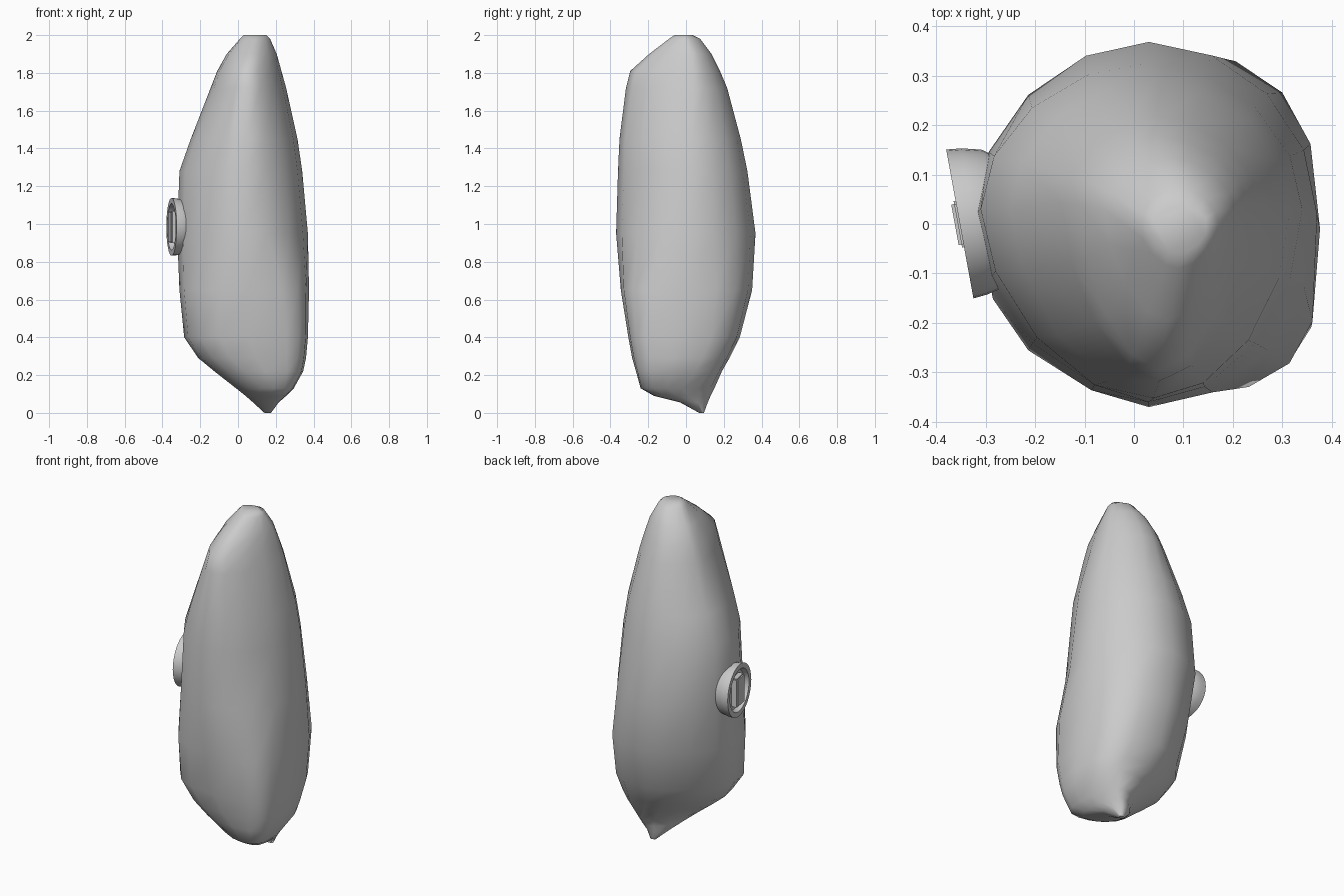
import bpy, bmesh, math
from mathutils import Matrix, Vector

if "Cube" in bpy.data.objects:
    bpy.data.objects.remove(bpy.data.objects["Cube"])

# boulder levels: z, xmin, xmax, ymin, ymax, spine x, spine y
LEVELS = [
    (0.00, 0.14, 0.175, 0.07, 0.095, 0.16, 0.085),
    (0.055, 0.08, 0.215, -0.03, 0.115, 0.16, 0.04),
    (0.09, 0.04, 0.255, -0.17, 0.13, 0.18, -0.04),
    (0.13, -0.01, 0.295, -0.24, 0.15, 0.19, -0.10),
    (0.22, -0.125, 0.345, -0.265, 0.19, 0.15, -0.08),
    (0.29, -0.21, 0.36, -0.285, 0.23, 0.10, -0.06),
    (0.40, -0.285, 0.37, -0.305, 0.285, 0.06, -0.04),
    (0.65, -0.31, 0.376, -0.345, 0.35, 0.05, -0.01),
    (0.95, -0.322, 0.37, -0.370, 0.368, 0.03, 0.02),
    (1.28, -0.31, 0.34, -0.36, 0.325, 0.03, 0.03),
    (1.45, -0.25, 0.315, -0.352, 0.29, 0.04, 0.03),
    (1.72, -0.145, 0.255, -0.318, 0.218, 0.05, 0.04),
    (1.81, -0.11, 0.23, -0.295, 0.18, 0.05, 0.04),
    (1.90, -0.06, 0.205, -0.195, 0.135, 0.07, 0.03),
    (1.98, 0.01, 0.17, -0.09, 0.075, 0.09, 0.0),
    (2.00, 0.03, 0.15, -0.06, 0.035, 0.09, 0.0),
]


def finish(bm, name, angle):
    bmesh.ops.recalc_face_normals(bm, faces=bm.faces)
    mesh = bpy.data.meshes.new(name)
    bm.to_mesh(mesh)
    bm.free()
    ob = bpy.data.objects.new(name, mesh)
    bpy.context.collection.objects.link(ob)
    bpy.ops.object.select_all(action='DESELECT')
    bpy.context.view_layer.objects.active = ob
    ob.select_set(True)
    bpy.ops.object.shade_smooth_by_angle(angle=math.radians(angle))
    return ob


def skin(bm, rings):
    n = len(rings[0])
    vs = [[bm.verts.new(p) for p in r] for r in rings]
    for a, b in zip(vs, vs[1:]):
        for i in range(n):
            j = (i + 1) % n
            bm.faces.new((a[i], a[j], b[j], b[i]))
    bm.faces.new(vs[0])
    bm.faces.new(vs[-1])


def squareness(z, right, back):
    # how full each corner of the stone is at a given height
    if z < 0.2:
        return 3.0 if right and not back else 1.7
    front_left = not right and not back
    if z > 1.5:
        return 1.7
    f = max(0.0, 1 - abs(z - 0.42) / 0.55)
    k = {(1, 1): 1.2, (0, 1): -0.4, (0, 0): 0.9, (1, 0): 2.4}[(right, back)]
    return (1.7 if front_left else 1.9) + f * k


def outline(level, n=16):
    z, x0, x1, y0, y1, cx, cy = level
    pts = []
    for i in range(n):
        t = 2 * math.pi * i / n
        c, s = math.cos(t), math.sin(t)
        e = 2 / squareness(z, int(c > 0), int(s > 0))
        u, v = abs(c) ** e, abs(s) ** e
        pts.append((cx + u * ((x1 if c > 0 else x0) - cx),
                    cy + v * ((y1 if s > 0 else y0) - cy), z))
    return pts


# standing stone
bm = bmesh.new()
skin(bm, [outline(l) for l in LEVELS])
finish(bm, "standing_stone", 60)

# badge frame: local z is the outward normal, local y points up
normal = Vector((-0.983, -0.18, 0)).normalized()
up = Vector((0, 0, 1))
side = up.cross(normal)
place = Matrix((side, up, normal)).transposed().to_4x4()
place.translation = (-0.352, 0, 0.985)

# round cup with raised rim and recessed face
PROFILE = [(0.115, -0.028), (0.123, 0), (0.153, 0), (0.15, -0.03),
           (0.14, -0.07), (0.115, -0.105)]
bm = bmesh.new()
skin(bm, [[place @ Vector((r * math.cos(2 * math.pi * i / 32),
                           r * math.sin(2 * math.pi * i / 32), d))
           for i in range(32)] for r, d in PROFILE])
finish(bm, "round_badge", 35)

# plain raised plaque in the recess
bm = bmesh.new()
bmesh.ops.create_cube(bm, size=1, matrix=place @ Matrix.Translation((0, 0, -0.01))
                      @ Matrix.Diagonal((0.095, 0.17, 0.04, 1)))
bmesh.ops.bevel(bm, geom=bm.edges[:], offset=0.006, segments=2, affect='EDGES')
finish(bm, "badge_plaque", 35)
